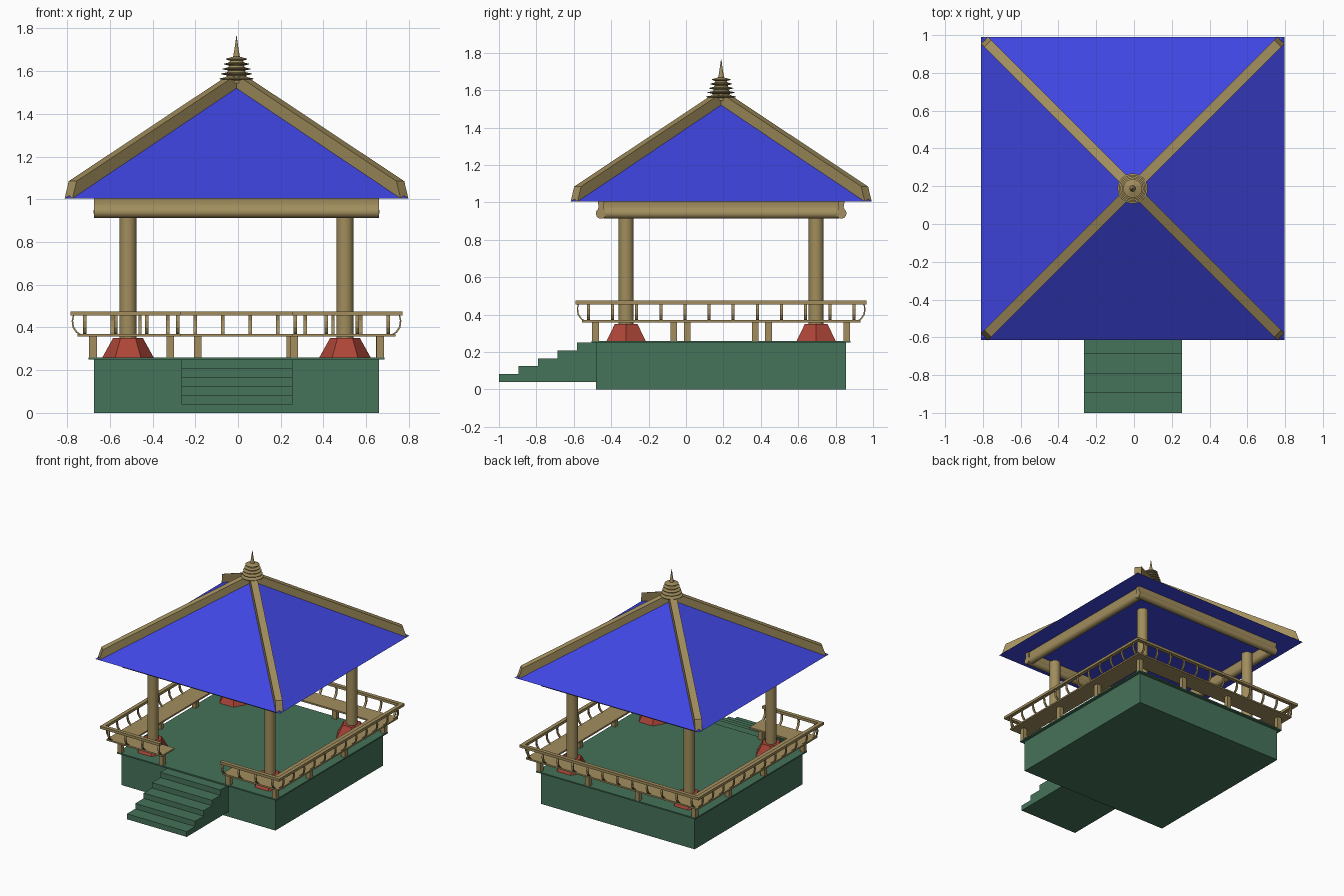
import bpy, bmesh, math
from mathutils import Matrix, Vector

if "Cube" in bpy.data.objects:
    bpy.data.objects.remove(bpy.data.objects["Cube"])

C = Matrix.Translation((-0.007, 0.188, 0))      # pavilion centre


def material(name, rgb):
    m = bpy.data.materials.new(name)
    m.diffuse_color = (*rgb, 1)
    m.use_nodes = True
    m.node_tree.nodes["Principled BSDF"].inputs["Base Color"].default_value = m.diffuse_color
    return m


BLUE = material("roof_blue", (0.05, 0.06, 0.75))
TAN = material("wood_tan", (0.36, 0.27, 0.11))
GREEN = material("stone_green", (0.06, 0.17, 0.10))
RED = material("plinth_red", (0.42, 0.06, 0.04))


def turn(k):
    """Quarter turns about the pavilion centre."""
    return C @ Matrix.Rotation(k * math.pi / 2, 4, 'Z')


def finish(name, bm, mat, M=C, smooth=False):
    bmesh.ops.recalc_face_normals(bm, faces=bm.faces)
    me = bpy.data.meshes.new(name)
    bm.to_mesh(me)
    bm.free()
    me.transform(M)
    me.materials.append(mat)
    ob = bpy.data.objects.new(name, me)
    bpy.context.collection.objects.link(ob)
    if smooth:
        bpy.context.view_layer.objects.active = ob
        ob.select_set(True)
        bpy.ops.object.shade_smooth_by_angle(angle=math.radians(35))
        ob.select_set(False)
    return ob


def extrude(bm, pts, vec):
    """Add a closed prism: polygon pts pushed along vec."""
    a = [bm.verts.new(p) for p in pts]
    b = [bm.verts.new(Vector(p) + Vector(vec)) for p in pts]
    n = len(a)
    bm.faces.new(a)
    bm.faces.new(b[::-1])
    for i in range(n):
        bm.faces.new((a[i], a[(i + 1) % n], b[(i + 1) % n], b[i]))


def box(bm, x0, x1, y0, y1, z0, z1):
    extrude(bm, [(x0, y0, z0), (x1, y0, z0), (x1, y1, z0), (x0, y1, z0)], (0, 0, z1 - z0))


def lathe(bm, profile, sides, x=0, y=0):
    """Stack rings of (radius, z), capped at both ends."""
    rings = []
    for r, z in profile:
        rings.append([bm.verts.new((x + r * math.cos(2 * math.pi * i / sides),
                                    y + r * math.sin(2 * math.pi * i / sides), z))
                      for i in range(sides)])
    for a, b in zip(rings, rings[1:]):
        for i in range(sides):
            j = (i + 1) % sides
            bm.faces.new((a[i], a[j], b[j], b[i]))
    bm.faces.new(rings[0][::-1])
    bm.faces.new(rings[-1])


# Base with thin floor slab
bm = bmesh.new()
box(bm, -0.668, 0.668, -0.668, 0.668, 0, 0.25)
finish("base", bm, GREEN)
bm = bmesh.new()
box(bm, -0.692, 0.692, -0.692, 0.692, 0.25, 0.26)
finish("floor_slab", bm, GREEN)

# Front stairs, one stepped profile
steps = [(-0.48, 0.04), (-1.0, 0.04)]
for i in range(5):
    z = 0.082 + 0.042 * i
    steps += [(-1.0 + 0.104 * i, z), (-1.0 + 0.104 * (i + 1), z)]
bm = bmesh.new()
extrude(bm, [(-0.265, y, z) for y, z in steps], (0.52, 0, 0))
finish("stairs", bm, GREEN, Matrix.Identity(4))

# Columns on hexagonal plinths
for i, (sx, sy) in enumerate([(-1, -1), (1, -1), (1, 1), (-1, 1)]):
    x, y = 0.508 * sx, 0.508 * sy
    bm = bmesh.new()
    lathe(bm, [(0.12, 0.26), (0.07, 0.35)], 6, x, y)
    finish(f"plinth_{i}", bm, RED)
    bm = bmesh.new()
    lathe(bm, [(0.04, 0.35), (0.04, 0.92)], 24, x, y)
    finish(f"column_{i}", bm, TAN, smooth=True)

# Eave beams: round lower moulding with a flared top
bulb = [(0.642 + 0.028 * math.cos(math.radians(a)), 0.941 + 0.028 * math.sin(math.radians(a)))
        for a in range(-230, 51, 20)]
beam = bulb + [(0.655, 0.975), (0.66, 1.005), (0.624, 1.005), (0.629, 0.975)]
for k in range(4):
    half = 0.668 if k % 2 else 0.63
    bm = bmesh.new()
    extrude(bm, [(u, -half, z) for u, z in beam], (0, 2 * half, 0))
    finish(f"eave_beam_{k}", bm, TAN, turn(k), smooth=True)

# Pyramid roof
bm = bmesh.new()
e = 0.803
corners = [bm.verts.new((sx * e, sy * e, 1.005)) for sx, sy in [(-1, -1), (1, -1), (1, 1), (-1, 1)]]
apex = bm.verts.new((0, 0, 1.545))
bm.faces.new(corners[::-1])
for i in range(4):
    bm.faces.new((corners[i], corners[(i + 1) % 4], apex))
finish("roof", bm, BLUE)

# Hip ridges along the diagonals
for k in range(4):
    bm = bmesh.new()
    extrude(bm, [(1.112, -0.026, 1.005), (1.085, -0.026, 1.085), (0, -0.026, 1.595), (0, -0.026, 1.53)],
            (0, 0.052, 0))
    finish(f"hip_ridge_{k}", bm, TAN, turn(k + 0.5))

# Finial: stacked thin discs and a spike
profile = [(0.05, 1.545)]
for i in range(5):
    r, z = 0.08 - 0.0075 * i, 1.565 + 0.023 * i
    profile += [(r * 0.6, z - 0.008), (r, z - 0.002), (r, z + 0.001), (r * 0.6, z + 0.007)]
profile += [(0.016, 1.668), (0.01, 1.70), (0.001, 1.765)]
bm = bmesh.new()
lathe(bm, profile, 24)
finish("finial", bm, TAN, smooth=True)

# Bench, legs, curved balusters and top rail on each side
names = ["right", "back", "left", "front"]
GAP = 0.262
arc = [(0.728, 0.362), (0.752, 0.376), (0.768, 0.40), (0.772, 0.43), (0.766, 0.458)]
strip = arc + [(u - 0.007, z + 0.003) for u, z in reversed(arc)]


def board(bm, u0, u1, z0, z1, opening):
    """Mitred board along one side, split when there is an opening."""
    if opening:
        for s in (-1, 1):
            extrude(bm, [(u0, s * GAP, z0), (u1, s * GAP, z0), (u1, s * u1, z0), (u0, s * u0, z0)],
                    (0, 0, z1 - z0))
    else:
        extrude(bm, [(u0, -u0, z0), (u1, -u1, z0), (u1, u1, z0), (u0, u0, z0)], (0, 0, z1 - z0))


for k, side in enumerate(names):
    front = side == "front"
    M = turn(k)
    bm = bmesh.new()
    board(bm, 0.59, 0.745, 0.358, 0.37, front)
    finish(f"bench_{side}", bm, TAN, M)

    bm = bmesh.new()
    board(bm, 0.748, 0.778, 0.455, 0.475, front)
    finish(f"top_rail_{side}", bm, TAN, M)

    bm = bmesh.new()
    for t in [-0.672] + ([-0.31, 0.27] if front else [-0.253, 0.182]):
        box(bm, 0.655, 0.69, t - 0.018, t + 0.018, 0.26, 0.36)
    finish(f"bench_legs_{side}", bm, TAN, M)

    if front:
        spots = [s * (0.275 + 0.145 * i) for s in (-1, 1) for i in range(4)]
    else:
        spots = [-0.71 + 1.42 * i / 11 for i in range(12)]
    bm = bmesh.new()
    for t in spots:
        extrude(bm, [(u, t - 0.008, z) for u, z in strip], (0, 0.016, 0))
    finish(f"balusters_{side}", bm, TAN, M)
